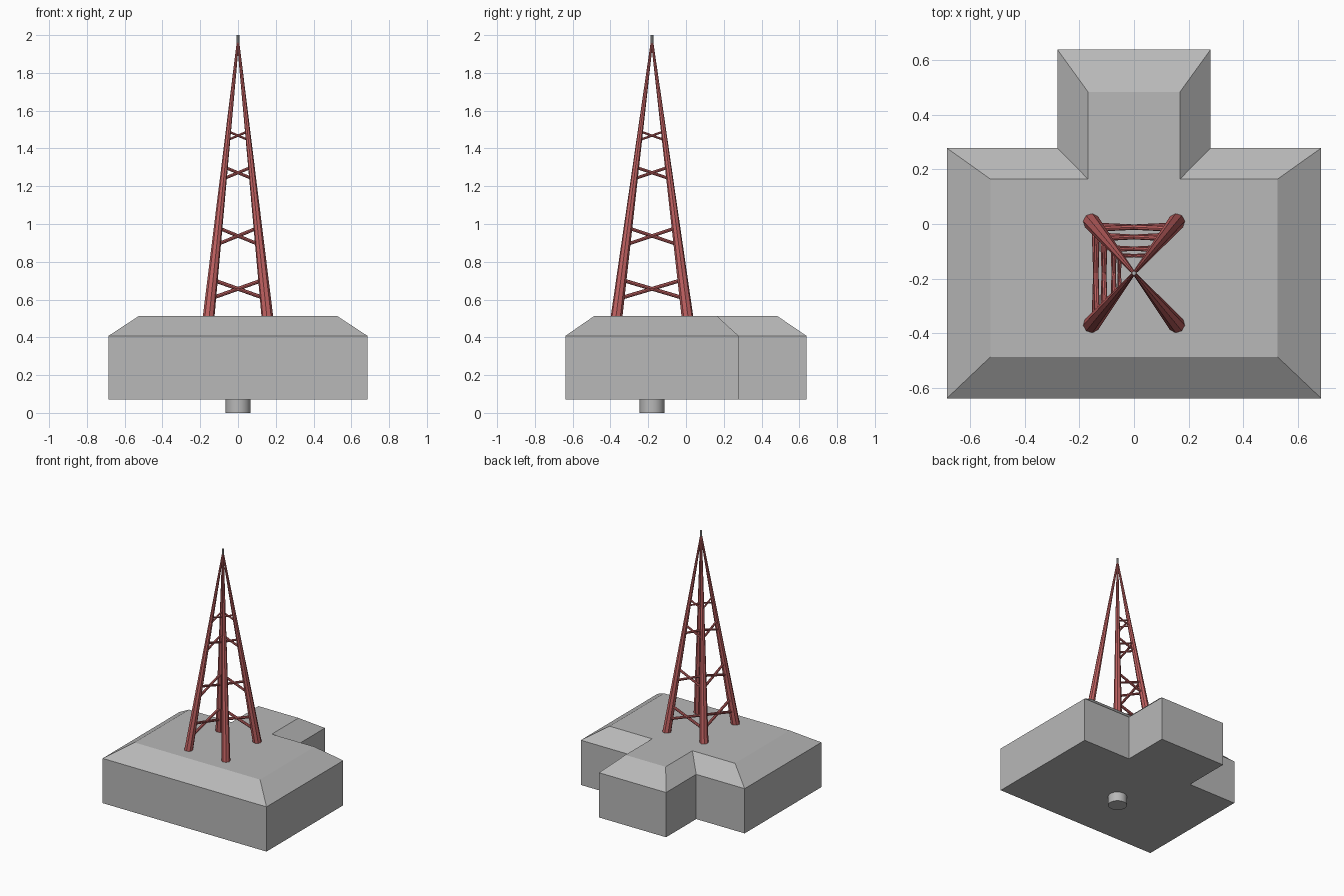
import bpy, bmesh, math
from mathutils import Vector

if "Cube" in bpy.data.objects:
    bpy.data.objects.remove(bpy.data.objects["Cube"])


def material(name, rgb):
    m = bpy.data.materials.new(name)
    m.diffuse_color = (*rgb, 1)
    m.use_nodes = True
    m.node_tree.nodes["Principled BSDF"].inputs["Base Color"].default_value = m.diffuse_color
    return m


GREY = material("stone grey", (0.48, 0.48, 0.48))
RED = material("mast red", (0.53, 0.12, 0.12))
CY = -0.18                      # tower axis in y
Z_ROOF, Z_APEX = 0.513, 1.97    # leg feet and meeting height
HX, HY = 0.155, 0.187           # half spread of the feet


def finish(bm, name, mat):
    bmesh.ops.recalc_face_normals(bm, faces=bm.faces)
    me = bpy.data.meshes.new(name)
    bm.to_mesh(me)
    bm.free()
    me.materials.append(mat)
    ob = bpy.data.objects.new(name, me)
    bpy.context.collection.objects.link(ob)
    return ob


def rod(name, a, b, r1, r2, mat, sides=8):
    a, b = Vector(a), Vector(b)
    d = b - a
    bm = bmesh.new()
    bmesh.ops.create_cone(bm, cap_ends=True, segments=sides,
                          radius1=r1, radius2=r2, depth=d.length)
    ob = finish(bm, name, mat)
    ob.location = (a + b) / 2
    ob.rotation_euler = d.to_track_quat('Z', 'Y').to_euler()
    return ob


def t_outline(wx, y0, y1, ex, y2):
    return [(-wx, y0), (wx, y0), (wx, y1), (ex, y1),
            (ex, y2), (-ex, y2), (-ex, y1), (-wx, y1)]


# T-shaped base with sloped shoulders
outer = t_outline(0.685, -0.638, 0.278, 0.28, 0.638)
inner = t_outline(0.525, -0.486, 0.164, 0.168, 0.483)
bm = bmesh.new()
rings = [[bm.verts.new((x, y, z)) for x, y in pts]
         for pts, z in ((outer, 0.07), (outer, 0.408), (inner, Z_ROOF))]
for lo, hi in zip(rings, rings[1:]):
    for i in range(8):
        j = (i + 1) % 8
        bm.faces.new((lo[i], lo[j], hi[j], hi[i]))
bm.faces.new(rings[0][::-1])
bm.faces.new(rings[-1])
finish(bm, "base_block", GREY)

# Round peg beneath the base
peg = rod("base_peg", (0, CY, 0), (0, CY, 0.075), 0.066, 0.066, GREY, 24)
for p in peg.data.polygons:
    p.use_smooth = len(p.vertices) == 4
for e in peg.data.edges:
    e.use_edge_sharp = (abs(peg.data.vertices[e.vertices[0]].co.z
                            - peg.data.vertices[e.vertices[1]].co.z) < 1e-4)


def leg_point(sx, sy, z):
    t = (Z_APEX - z) / (Z_APEX - Z_ROOF)
    return (sx * HX * t, CY + sy * HY * t, z)


# Four tapering legs meeting at the top
for sx, xn in ((-1, "left"), (1, "right")):
    for sy, yn in ((-1, "front"), (1, "back")):
        rod(f"{yn}_{xn}_leg", leg_point(sx, sy, Z_ROOF - 0.005),
            leg_point(sx, sy, Z_APEX - 0.005), 0.031, 0.006, RED)

# Crossed braces on the back and left sides
sides = {"back": ((-1, 1), (1, 1)), "left": ((-1, -1), (-1, 1))}
for k, (z, dz, r) in enumerate(((0.655, 0.05, 0.010), (0.935, 0.045, 0.009),
                                (1.27, 0.031, 0.008), (1.467, 0.023, 0.006))):
    for name, (p, q) in sides.items():
        for s in (-1, 1):
            rod(f"{name}_brace_{k}_{'rise' if s > 0 else 'fall'}",
                leg_point(*p, z - s * dz), leg_point(*q, z + s * dz), r, r, RED)

# Small cap at the tip
rod("tip_cap", (0, CY, 1.955), (0, CY, 2.0), 0.008, 0.008, GREY)
